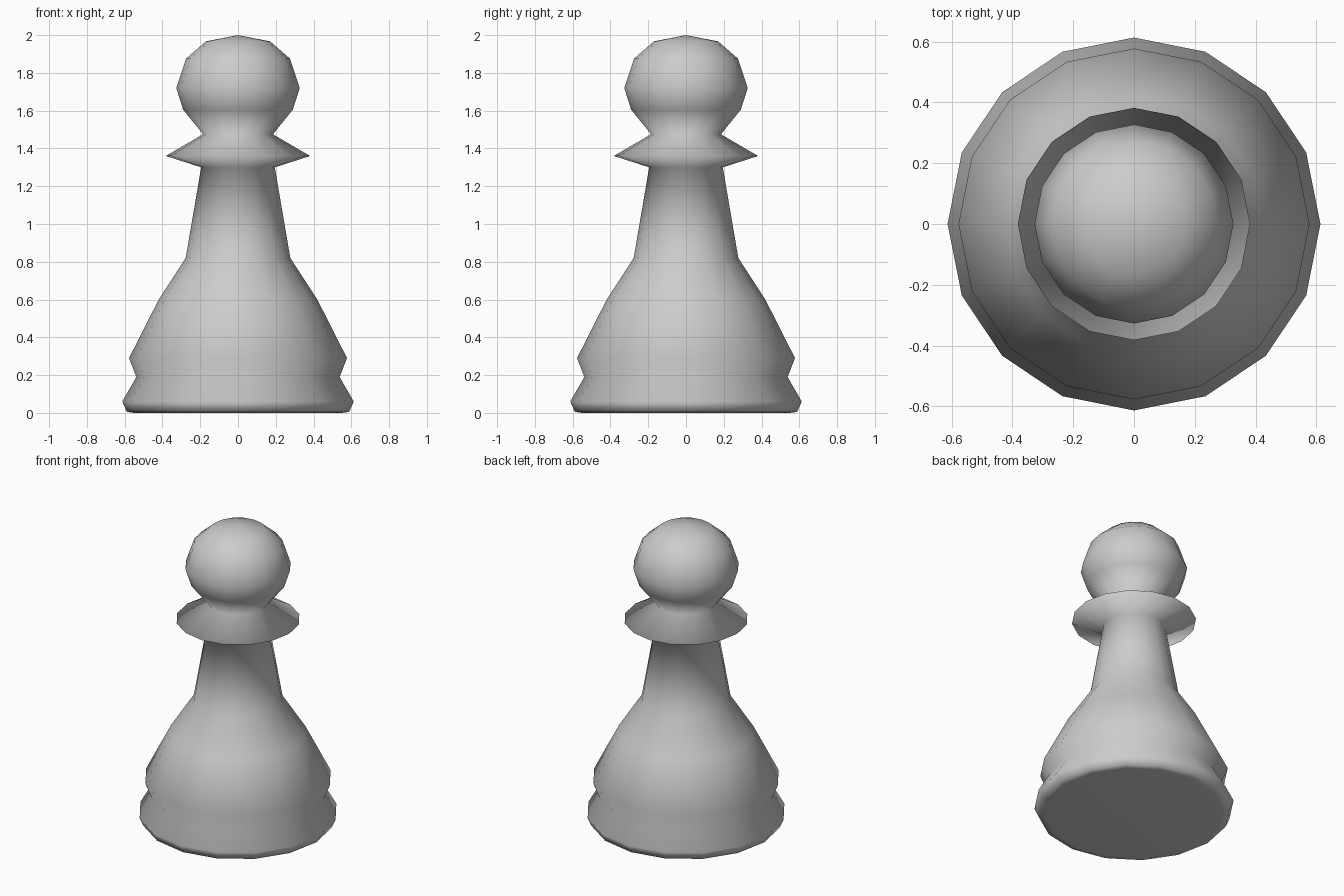
import bpy, bmesh, math

if "Cube" in bpy.data.objects:
    bpy.data.objects.remove(bpy.data.objects["Cube"])

SIDES = 16

# Half profile (radius, height) from the base up to the crown
profile = [
    (0.55, 0.0), (0.588, 0.005), (0.613, 0.06),    # foot
    (0.538, 0.19), (0.577, 0.29),                  # groove and bulge
    (0.42, 0.60), (0.277, 0.82), (0.195, 1.30),    # body and stem
    (0.382, 1.36), (0.185, 1.475),                 # collar
    (0.29, 1.605), (0.327, 1.72), (0.275, 1.875), (0.17, 1.967),  # head
]


def lathe(name, points, top):
    bm = bmesh.new()
    rings = []
    for r, z in points:
        rings.append([bm.verts.new((r * math.cos(2 * math.pi * i / SIDES),
                                    r * math.sin(2 * math.pi * i / SIDES), z))
                      for i in range(SIDES)])
    for a, b in zip(rings, rings[1:]):
        for i in range(SIDES):
            j = (i + 1) % SIDES
            bm.faces.new((a[i], a[j], b[j], b[i]))
    # Flat underside and pointed crown
    bm.faces.new(rings[0][::-1])
    tip = bm.verts.new((0, 0, top))
    for i in range(SIDES):
        bm.faces.new((rings[-1][i], rings[-1][(i + 1) % SIDES], tip))
    # Smooth shading, keeping only the thin collar rim sharp
    for f in bm.faces:
        f.smooth = True
    for e in bm.edges:
        e.smooth = e.calc_face_angle(0) < math.radians(105)
    mesh = bpy.data.meshes.new(name)
    bm.to_mesh(mesh)
    bm.free()
    obj = bpy.data.objects.new(name, mesh)
    bpy.context.collection.objects.link(obj)
    return obj


lathe("pawn", profile, 2.0)
